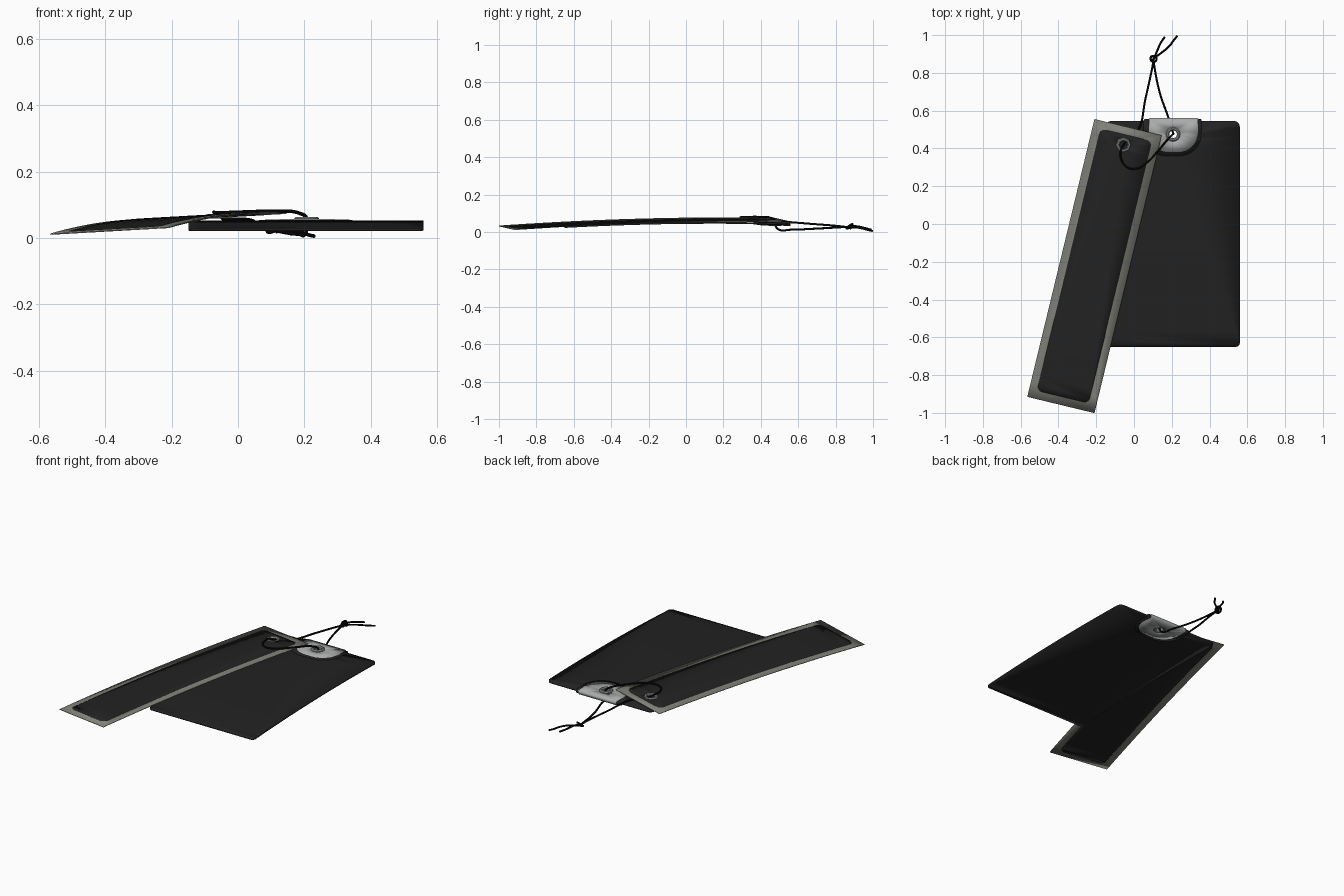
import bpy, bmesh, math
from mathutils import Vector

if "Cube" in bpy.data.objects:
    bpy.data.objects.remove(bpy.data.objects["Cube"])


def material(name, r, g, b):
    m = bpy.data.materials.new(name)
    m.diffuse_color = (r, g, b, 1)
    m.use_nodes = True
    m.node_tree.nodes["Principled BSDF"].inputs["Base Color"].default_value = m.diffuse_color
    return m


BLACK = material("charcoal card", .016, .016, .016)
GREY = material("warm grey border", .215, .215, .190)
STEEL = material("light steel", .40, .41, .41)
RING = material("ring grey", .27, .28, .28)
CORD = material("black cord", .004, .004, .004)


def rounded(x0, y0, x1, y1, r_low, r_top, n=8):
    """Rectangle outline with separate lower and upper corner radii."""
    pts = []
    for cx, cy, r, a in ((x1, y1, r_top, 0), (x0, y1, r_top, 90),
                         (x0, y0, r_low, 180), (x1, y0, r_low, 270)):
        if r == 0:
            pts.append((cx, cy))
            continue
        ox = cx - r if cx == x1 else cx + r
        oy = cy - r if cy == y1 else cy + r
        for i in range(n + 1):
            t = math.radians(a + 90 * i / n)
            pts.append((ox + r * math.cos(t), oy + r * math.sin(t)))
    return pts


def circle(cx, cy, r, n):
    return [(cx + r * math.cos(2 * math.pi * i / n),
             cy + r * math.sin(2 * math.pi * i / n)) for i in range(n)]


def smooth(ob):
    bpy.ops.object.select_all(action='DESELECT')
    ob.select_set(True)
    bpy.context.view_layer.objects.active = ob
    bpy.ops.object.shade_smooth_by_angle(angle=math.radians(35))


def add_mesh(name, bm, mat):
    me = bpy.data.meshes.new(name)
    bm.to_mesh(me)
    bm.free()
    me.materials.append(mat)
    ob = bpy.data.objects.new(name, me)
    bpy.context.collection.objects.link(ob)
    smooth(ob)
    return ob


def plate(name, loops, place, thick, mat, step=.08):
    """Flat outline with holes, sliced across, bent by place(), then thickened."""
    bm = bmesh.new()
    for loop in loops:
        vs = [bm.verts.new((x, y, 0)) for x, y in loop]
        for a, b in zip(vs, vs[1:] + vs[:1]):
            bm.edges.new((a, b))
    bmesh.ops.triangle_fill(bm, edges=bm.edges[:], use_beauty=True, normal=(0, 0, 1))
    lo = min(v.co.y for v in bm.verts)
    hi = max(v.co.y for v in bm.verts)
    n = max(2, int((hi - lo) / step))
    for i in range(1, n):
        bmesh.ops.bisect_plane(bm, geom=bm.verts[:] + bm.edges[:] + bm.faces[:], dist=1e-5,
                               plane_co=(0, lo + (hi - lo) * i / n, 0), plane_no=(0, 1, 0))
    for f in bm.faces:
        f.normal_update()
        if f.normal.z < 0:
            f.normal_flip()
    for v in bm.verts:
        v.co = place(v.co.x, v.co.y)
    ob = add_mesh(name, bm, mat)
    s = ob.modifiers.new("thickness", 'SOLIDIFY')
    s.thickness = thick
    s.offset = 0
    return ob


def ring(name, c, r_in, r_out, half, n, mat):
    """Eyelet: a bevelled washer profile spun around z."""
    e = .3 * (r_out - r_in)
    prof = [(r_in, -half + e), (r_in + e, -half), (r_out - e, -half), (r_out, -half + e),
            (r_out, half - e), (r_out - e, half), (r_in + e, half), (r_in, half - e)]
    bm = bmesh.new()
    rows = [[bm.verts.new((c[0] + r * math.cos(2 * math.pi * i / n),
                           c[1] + r * math.sin(2 * math.pi * i / n), c[2] + z))
             for r, z in prof] for i in range(n)]
    k = len(prof)
    for i in range(n):
        a, b = rows[i], rows[(i + 1) % n]
        for j in range(k):
            bm.faces.new((a[j], b[j], b[(j + 1) % k], a[(j + 1) % k]))
    bmesh.ops.recalc_face_normals(bm, faces=bm.faces)
    return add_mesh(name, bm, mat)


def cord(name, pts, r=.0055):
    cu = bpy.data.curves.new(name, 'CURVE')
    cu.dimensions = '3D'
    cu.bevel_depth = r
    cu.bevel_resolution = 2
    cu.resolution_u = 8
    cu.use_fill_caps = True
    sp = cu.splines.new('BEZIER')
    sp.bezier_points.add(len(pts) - 1)
    for p, co in zip(sp.bezier_points, pts):
        p.co = co
        p.handle_left_type = p.handle_right_type = 'AUTO'
    cu.materials.append(CORD)
    ob = bpy.data.objects.new(name, cu)
    bpy.context.collection.objects.link(ob)
    bpy.ops.object.select_all(action='DESELECT')
    ob.select_set(True)
    bpy.context.view_layer.objects.active = ob
    bpy.ops.object.convert(target='MESH')
    smooth(bpy.context.object)


# Wide card, gently arched along its length
def on_card(x, y):
    return Vector((x, y, .0485 - .035 * (y - .15) ** 2))


EX, EY = .207, .475
hole = circle(EX, EY, .022, 24)
plate("wide_card", [rounded(-.15, -.65, .56, .545, .02, .03), hole], on_card, .009, BLACK)

# Reinforcing patch and metal clip folded over the card's top edge
plate("clip_backing", [rounded(.05, .36, .358, .556, .12, .01), hole], on_card, .016, BLACK)
plate("metal_clip", [rounded(.08, .38, .338, .56, .105, .004), hole], on_card, .021, STEEL)
ring("clip_eyelet", on_card(EX, EY) + Vector((0, 0, .003)), .02, .038, .0165, 32, RING)


# Long narrow strip, turned and leaning on the card
A = math.radians(13.6)


def on_strip(u, v):
    return Vector((-.565 + u * math.cos(A) + v * math.sin(A),
                   -.915 - u * math.sin(A) + v * math.cos(A),
                   .012 + .0687 * v - .0267 * v * v + .055 * u))


W, L = .366, 1.513
SU, SV = .182, 1.416
hole = circle(SU, SV, .024, 8)
plate("strip_border", [rounded(0, 0, W, L, 0, 0), hole], on_strip, .004, GREY)
plate("strip_panel", [rounded(.042, .042, W - .042, L - .042, .03, .03), hole],
      on_strip, .0065, BLACK)
ring("strip_eyelet", on_strip(SU, SV), .022, .041, .007, 8, RING)

# Cord looped through both eyelets
cord("cord_loop", [
    (.1, .875, .028), (.135, .70, .018), (.183, .56, .012), (.203, .495, .013),
    (.208, .478, .035), (.207, .477, .06), (.185, .455, .075), (.13, .39, .081),
    (.08, .335, .081), (.02, .295, .079), (-.035, .30, .077), (-.068, .345, .076),
    (-.07, .39, .077), (-.057, .415, .07), (-.042, .435, .057), (0, .47, .057),
    (.024, .50, .056), (.06, .66, .044), (.097, .83, .03), (.105, .875, .024)])

# Knot and loose ends
cord("cord_knot", [
    (.09, .865, .02), (.09, .885, .035), (.112, .888, .042), (.118, .868, .03),
    (.1, .858, .018), (.088, .875, .022), (.105, .89, .03), (.118, .878, .018)])
cord("cord_end_left", [(.102, .87, .03), (.122, .915, .03), (.142, .96, .02), (.163, .99, .012)])
cord("cord_end_right", [(.1, .875, .022), (.15, .91, .024), (.19, .945, .018),
                        (.212, .975, .01), (.23, .996, .0058)])
